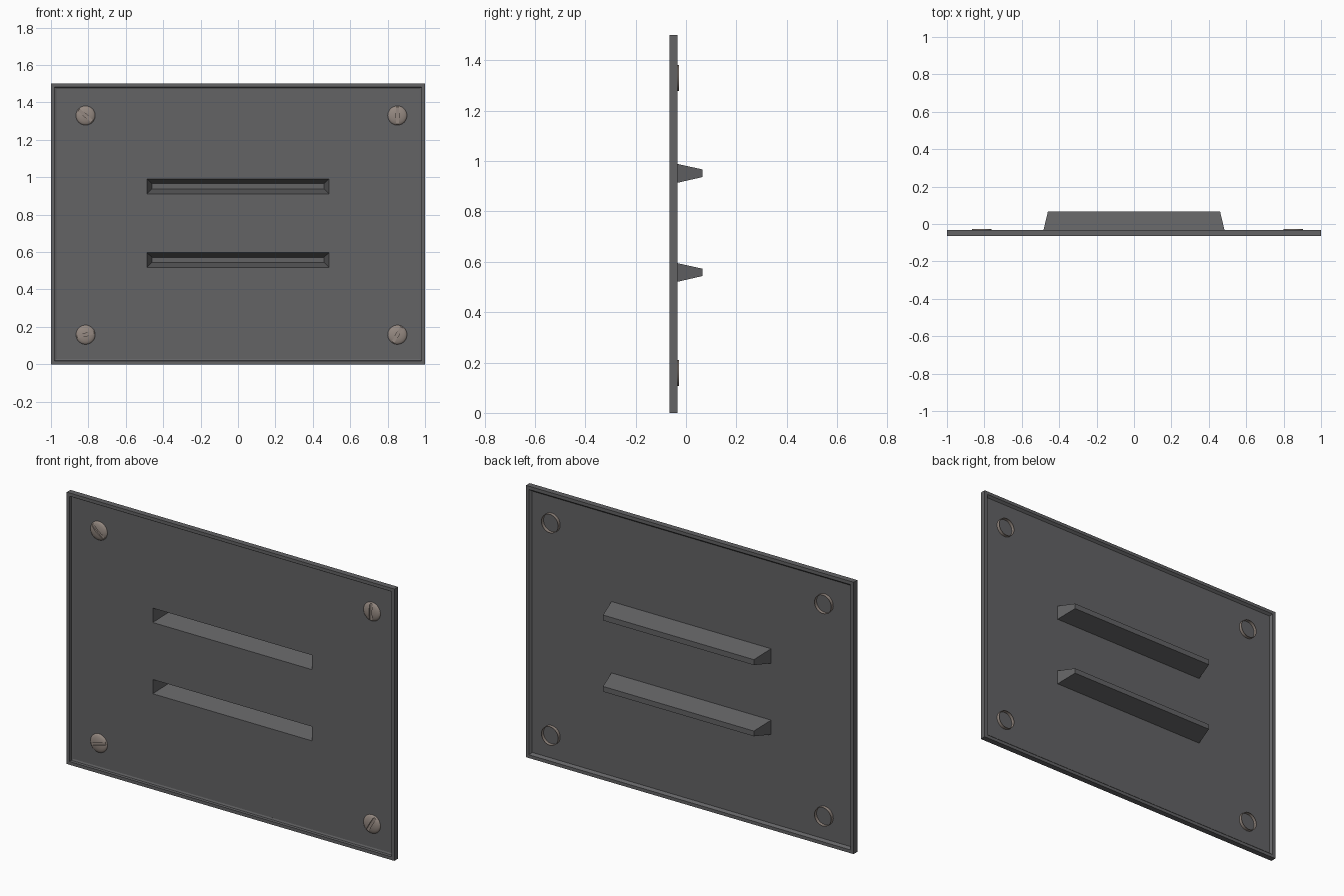
import bpy, bmesh, math
from mathutils import Matrix

if "Cube" in bpy.data.objects:
    bpy.data.objects.remove(bpy.data.objects["Cube"])

Y_FRONT, Y_BACK, Y_SHEET = -0.065, -0.033, -0.047


def material(name, rgb):
    m = bpy.data.materials.new(name)
    m.diffuse_color = (*rgb, 1)
    m.use_nodes = True
    m.node_tree.nodes["Principled BSDF"].inputs["Base Color"].default_value = m.diffuse_color
    return m


STEEL = material("dark grey steel", (0.125, 0.125, 0.13))
BRONZE = material("dull bronze", (0.30, 0.25, 0.22))


def finish(name, bm, mat):
    bmesh.ops.remove_doubles(bm, verts=bm.verts[:], dist=1e-5)
    bmesh.ops.recalc_face_normals(bm, faces=bm.faces[:])
    me = bpy.data.meshes.new(name)
    bm.to_mesh(me)
    bm.free()
    me.materials.append(mat)
    ob = bpy.data.objects.new(name, me)
    bpy.context.collection.objects.link(ob)
    bpy.ops.object.select_all(action='DESELECT')
    ob.select_set(True)
    bpy.context.view_layer.objects.active = ob
    return ob


def rect(bm, x, z0, z1, y):
    return [bm.verts.new(p) for p in ((-x, y, z0), (x, y, z0), (x, y, z1), (-x, y, z1))]


def bridge(bm, a, b):
    n = len(a)
    for i in range(n):
        j = (i + 1) % n
        bm.faces.new((a[i], a[j], b[j], b[i]))


# Rim: one profile (inset, depth) swept round the rectangle
bm = bmesh.new()
profile = [(0, Y_FRONT), (0.018, Y_FRONT), (0.020, -0.052), (0.029, Y_SHEET - 0.001),
           (0.029, Y_SHEET + 0.001), (0.018, Y_BACK), (0, Y_BACK)]
loops = [rect(bm, 1 - d, d, 1.5 - d, y) for d, y in profile]
for i, lp in enumerate(loops):
    bridge(bm, lp, loops[(i + 1) % len(loops)])
finish("rim", bm, STEEL)

# Sheet with two pressed louvre pockets that stick out at the back
bm = bmesh.new()
slots = [(0.518, 0.597), (0.911, 0.991)]
xs = [-0.98, -0.487, 0.487, 0.98]
zs = [0.02, *slots[0], *slots[1], 1.48]
for i in range(3):
    for j in range(5):
        if i == 1 and j in (1, 3):
            continue
        bm.faces.new([bm.verts.new((x, Y_SHEET, z)) for x, z in (
            (xs[i], zs[j]), (xs[i + 1], zs[j]), (xs[i + 1], zs[j + 1]), (xs[i], zs[j + 1]))])
for z0, z1 in slots:
    mouth = rect(bm, 0.487, z0, z1, Y_SHEET)
    floor = rect(bm, 0.46, z0 + 0.026, z1 - 0.025, 0.065)
    bridge(bm, mouth, floor)
    bm.faces.new(floor)
sheet = finish("louvred_sheet", bm, STEEL)
mod = sheet.modifiers.new("thickness", 'SOLIDIFY')
mod.thickness = 0.002
mod.offset = 0


def screw(name, x, z, angle):
    place = Matrix.Translation((x, 0, z)) @ Matrix.Rotation(-angle, 4, 'Y')
    r, n, h = 0.052, 32, 0.016
    # Domed head
    bm = bmesh.new()
    rings = []
    for k in range(6):
        t = k / 6 * math.pi / 2
        rings.append([bm.verts.new((r * math.cos(t) * math.cos(2 * math.pi * i / n),
                                    Y_SHEET - h * math.sin(t),
                                    r * math.cos(t) * math.sin(2 * math.pi * i / n)))
                      for i in range(n)])
    for a, b in zip(rings, rings[1:]):
        bridge(bm, a, b)
    bm.faces.new(rings[0])
    tip = bm.verts.new((0, Y_SHEET - h, 0))
    for i in range(n):
        bm.faces.new((rings[-1][i], rings[-1][(i + 1) % n], tip))
    bm.transform(place)
    # Slot cutter
    cb = bmesh.new()
    bmesh.ops.create_cube(cb, size=1, matrix=place @ Matrix.Translation((0, -0.07, 0))
                          @ Matrix.Diagonal((0.2, 0.032, 0.016, 1)))
    cutter = finish("slot_cutter", cb, BRONZE)
    cutter.hide_render = True
    head = finish(name + "_head", bm, BRONZE)
    mod = head.modifiers.new("slot", 'BOOLEAN')
    mod.operation = 'DIFFERENCE'
    mod.solver = 'EXACT'
    mod.object = cutter
    bpy.ops.object.modifier_apply(modifier="slot")
    bpy.data.objects.remove(cutter)
    bpy.ops.object.shade_smooth_by_angle(angle=math.radians(35))
    # Open collar showing at the back
    bm = bmesh.new()
    loops = [[bm.verts.new((q * math.cos(2 * math.pi * i / n), y, q * math.sin(2 * math.pi * i / n)))
              for i in range(n)] for q, y in ((r, Y_SHEET), (r, -0.028), (r - 0.002, -0.028), (r - 0.002, Y_SHEET))]
    for a, b in zip(loops, loops[1:]):
        bridge(bm, a, b)
    bm.transform(place)
    finish(name + "_collar", bm, BRONZE)
    bpy.ops.object.shade_smooth_by_angle(angle=math.radians(35))


for name, x, z, deg in (("screw_top_left", -0.815, 1.33, -40), ("screw_top_right", 0.852, 1.33, 90),
                        ("screw_bottom_left", -0.815, 0.158, 14), ("screw_bottom_right", 0.852, 0.158, 60)):
    screw(name, x, z, math.radians(deg))
